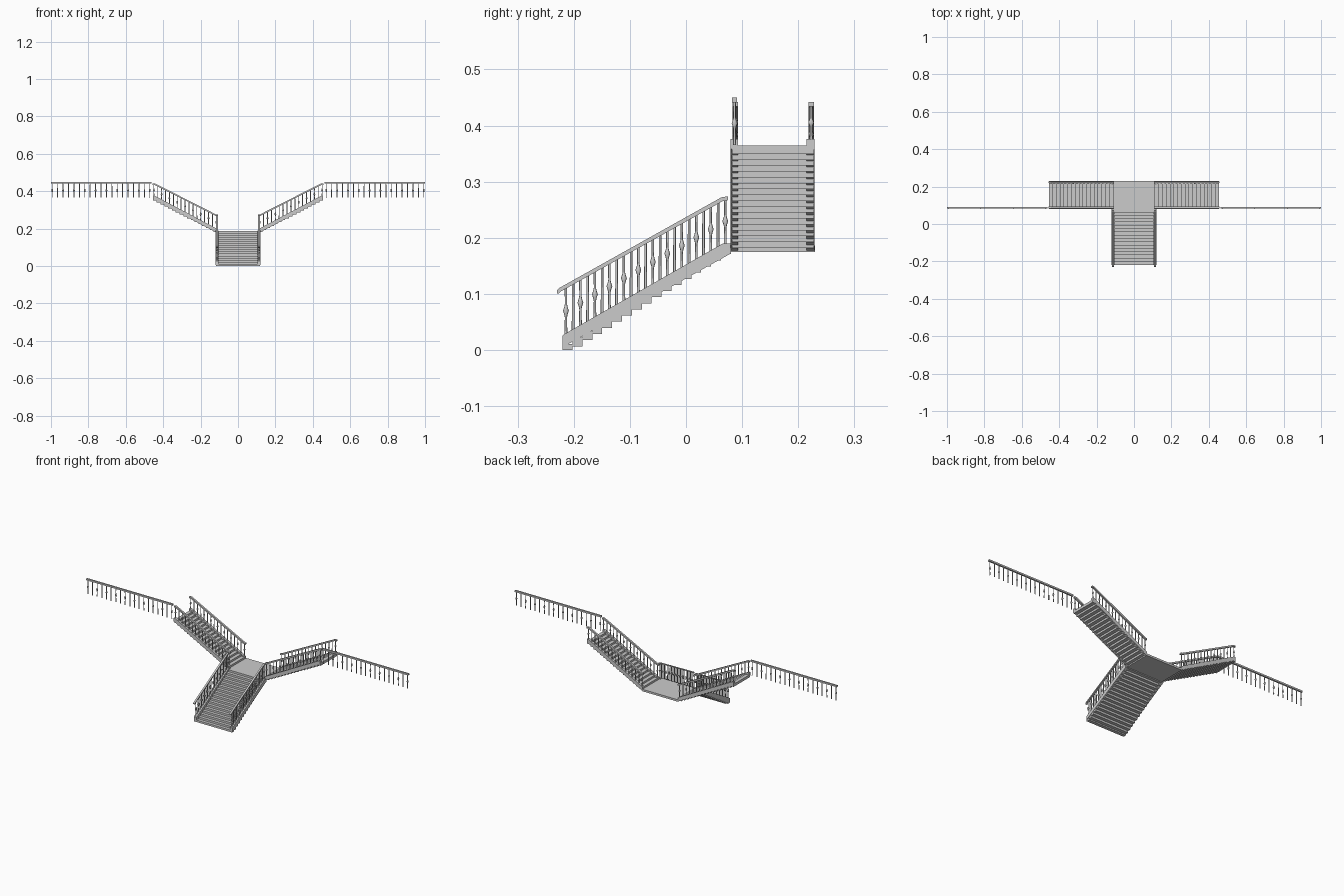
import bpy, bmesh, math
from mathutils import Vector

if "Cube" in bpy.data.objects:
    bpy.data.objects.remove(bpy.data.objects["Cube"])

def finish(name, bm, mirror=True, smooth=False):
    bmesh.ops.recalc_face_normals(bm, faces=bm.faces)
    me = bpy.data.meshes.new(name)
    bm.to_mesh(me)
    bm.free()
    ob = bpy.data.objects.new(name, me)
    bpy.context.collection.objects.link(ob)
    if mirror:
        ob.modifiers.new("mirror_x", 'MIRROR').use_mirror_merge = False
    if smooth:
        bpy.ops.object.select_all(action='DESELECT')
        ob.select_set(True)
        bpy.context.view_layer.objects.active = ob
        bpy.ops.object.shade_smooth_by_angle(angle=math.radians(50))
    return ob

def add_prism(bm, pts, a, b, along):
    """Profile in (along, z), extruded across the other horizontal axis from a to b."""
    def co(p, t):
        return (p[0], t, p[1]) if along == 'x' else (t, p[0], p[1])
    v0 = [bm.verts.new(co(p, a)) for p in pts]
    v1 = [bm.verts.new(co(p, b)) for p in pts]
    bm.faces.new(v0)
    bm.faces.new(v1[::-1])
    n = len(pts)
    for i in range(n):
        j = (i + 1) % n
        bm.faces.new((v0[i], v0[j], v1[j], v1[i]))

def rect(u0, u1, z0, z1):
    return [(u0, z0), (u1, z0), (u1, z1), (u0, z1)]

def add_lathe(bm, x, y, z0, z1, profile, n=8):
    rings = []
    for t, r in profile:
        rings.append([bm.verts.new((x + r * math.cos(2 * math.pi * k / n),
                                    y + r * math.sin(2 * math.pi * k / n),
                                    z0 + t * (z1 - z0))) for k in range(n)])
    for lo, hi in zip(rings, rings[1:]):
        for k in range(n):
            m = (k + 1) % n
            bm.faces.new((lo[k], lo[m], hi[m], hi[k]))
    bm.faces.new(rings[0][::-1])
    bm.faces.new(rings[-1])

PLAIN = [(0, .0026), (1, .0022)]
KNOB = [(0, .0026), (.36, .002), (.42, .003), (.5, .0052), (.58, .003), (.64, .002), (1, .0022)]

def balusters(name, start, end, count, z0, z1):
    """Alternate knobbed and plain spindles from start to end; z0/z1 are (start, end) heights."""
    bm = bmesh.new()
    for i in range(count):
        t = i / (count - 1)
        p = Vector(start).lerp(Vector(end), t)
        lo = z0[0] + (z0[1] - z0[0]) * t
        hi = z1[0] + (z1[1] - z1[0]) * t
        add_lathe(bm, p.x, p.y, lo, hi, PLAIN if i % 2 else KNOB)
    finish(name, bm, smooth=True)

def steps(name, u0, u1, z0, z1, count, a, b, along, mirror):
    bm = bmesh.new()
    run, rise = (u1 - u0) / count, (z1 - z0) / count
    for i in range(count):
        top = z0 + (i + 1) * rise
        add_prism(bm, rect(u0 + i * run, u0 + (i + 1) * run, max(0, top - 1.4 * rise), top), a, b, along)
    finish(name, bm, mirror)

def part(name, pts, spans, along, mirror=True):
    bm = bmesh.new()
    for a, b in spans:
        add_prism(bm, pts, a, b, along)
    finish(name, bm, mirror)

# lower flight
steps("lower_steps", -0.22, 0.08, 0, 0.186, 17, -0.118, 0.118, 'y', False)
part("lower_stringer", [(-.22, .005), (-.22, .026), (-.212, .031), (.066, .19), (.08, .19), (.08, .172)],
     [(.104, .12)], 'y')
part("lower_handrail", [(-.23, .101), (-.23, .106), (-.225, .111), (.063, .272), (.075, .274),
                        (.075, .267), (.065, .265), (-.222, .105), (-.227, .1)],
     [(.1075, .1175)], 'y')
balusters("lower_balusters", (.1125, -.214, 0), (.1125, .07, 0), 23, (.028, .189), (.112, .27))

# middle landing
part("landing", rect(-.112, .112, .175, .186), [(.08, .23)], 'x', False)

# upper flights, both sides
steps("upper_steps", .11, .455, .186, .364, 17, .082, .228, 'x', True)
part("upper_stringers", [(.11, .176), (.11, .196), (.12, .203), (.446, .376), (.455, .376), (.455, .358)],
     [(.079, .093), (.215, .229)], 'x')
part("upper_handrails", [(.108, .265), (.108, .273), (.118, .276), (.445, .442), (.457, .442),
                         (.457, .434), (.447, .434), (.12, .268)],
     [(.083, .093), (.218, .228)], 'x')
for label, y in (("front", .088), ("back", .223)):
    balusters("upper_balusters_" + label, (.116, y, 0), (.45, y, 0), 17, (.198, .374), (.27, .437))

# level gallery railings
part("gallery_handrail", rect(.463, 1.0, .441, .45), [(.082, .091)], 'x')
balusters("gallery_balusters", (.472, .0865, 0), (.993, .0865, 0), 19, (.365, .365), (.443, .443))
